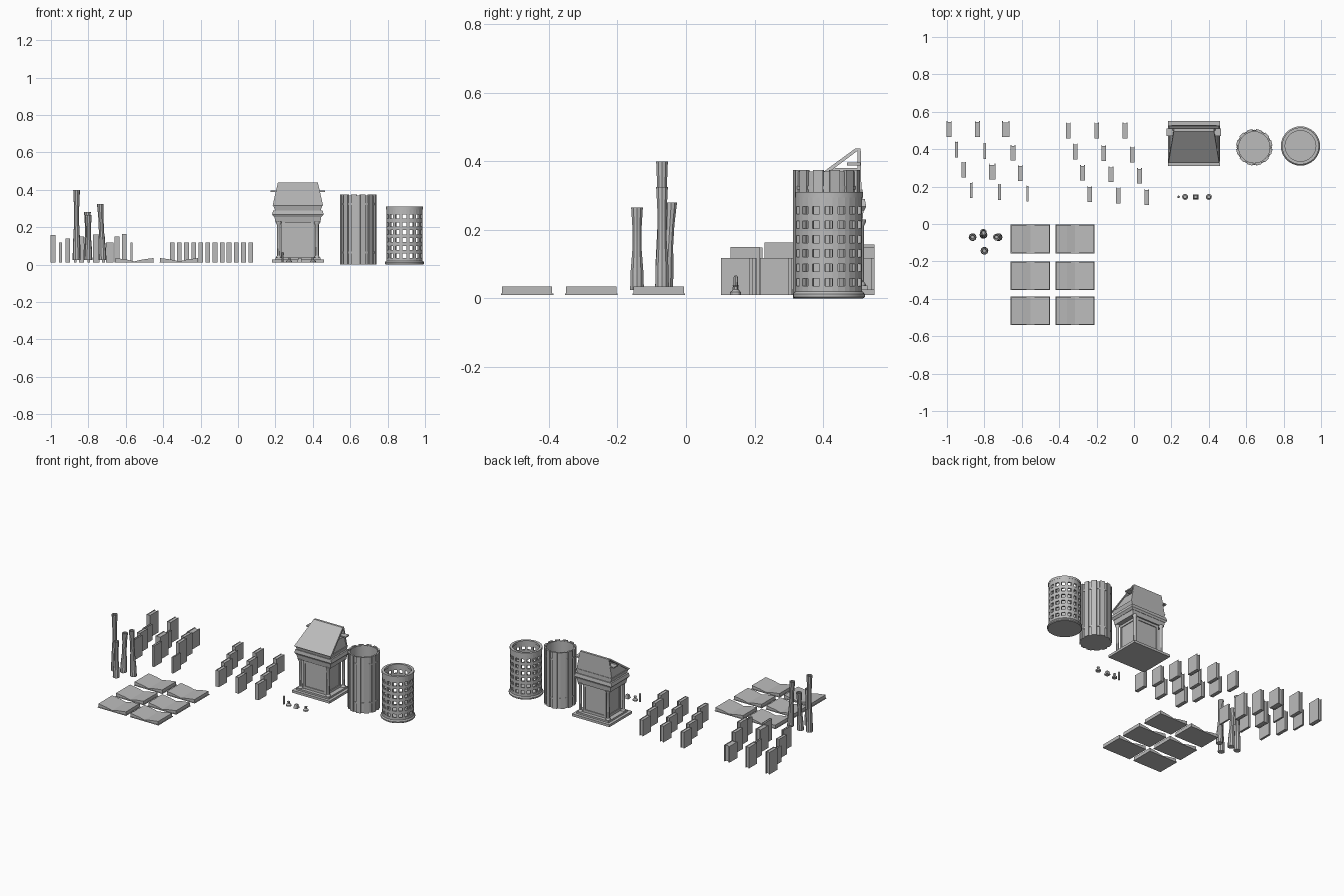
import bpy, bmesh, math
from mathutils import Matrix, Vector

cube = bpy.data.objects.get("Cube")
if cube:
    bpy.data.objects.remove(cube, do_unlink=True)

grey = bpy.data.materials.new("plain_grey")
grey.use_nodes = True
tone = (0.5, 0.5, 0.5, 1)
grey.diffuse_color = tone
grey.node_tree.nodes["Principled BSDF"].inputs["Base Color"].default_value = tone


def finish(name, bm, smooth=False):
    bmesh.ops.recalc_face_normals(bm, faces=bm.faces)
    mesh = bpy.data.meshes.new(name)
    bm.to_mesh(mesh)
    bm.free()
    mesh.materials.append(grey)
    obj = bpy.data.objects.new(name, mesh)
    bpy.context.collection.objects.link(obj)
    if smooth:
        bpy.ops.object.select_all(action='DESELECT')
        obj.select_set(True)
        bpy.context.view_layer.objects.active = obj
        bpy.ops.object.shade_smooth_by_angle()
    return obj


def add_box(bm, center, size, turn=None):
    matrix = Matrix.Translation(center) @ Matrix.Diagonal((*size, 1))
    bmesh.ops.create_cube(bm, size=1, matrix=(turn @ matrix) if turn else matrix)


def box(name, center, size):
    bm = bmesh.new()
    add_box(bm, center, size)
    return finish(name, bm)


def taper(name, x, low, high):
    """Block between two rectangles given as (half width, y front, y back, z)."""
    bm = bmesh.new()
    for half, front, back, z in (low, high):
        for px, py in ((-half, front), (half, front), (half, back), (-half, back)):
            bm.verts.new((x + px, py, z))
    bmesh.ops.convex_hull(bm, input=bm.verts)
    return finish(name, bm)


def lathe(name, x, y, profile, sides=32, closed=False, lean=(0, 0)):
    """Turn (radius, z) points around an upright axis, with optional lean."""
    bm = bmesh.new()
    rings = []
    for r, z in profile:
        cx, cy = x + lean[0] * z, y + lean[1] * z
        angles = [math.tau * k / sides for k in range(sides)]
        rings.append([bm.verts.new((cx + r * math.cos(a), cy + r * math.sin(a), z))
                      for a in angles])
    pairs = list(zip(rings, rings[1:]))
    if closed:
        pairs.append((rings[-1], rings[0]))
    else:
        bm.faces.new(rings[0])
        bm.faces.new(rings[-1])
    for a, b in pairs:
        for k in range(sides):
            n = (k + 1) % sides
            bm.faces.new((a[k], a[n], b[n], b[k]))
    return finish(name, bm, True)


def ring(name, x, y, inner, outer, z0, z1):
    return lathe(name, x, y, [(inner, z0), (outer, z0), (outer, z1), (inner, z1)], closed=True)


# Standing books: two covers, a spine and a recessed page block
FLOOR = 0.01


def standing_book(name, x, y, width, height, depth=0.085):
    bm = bmesh.new()
    mid = FLOOR + height / 2
    cover = width * 0.15
    for side in (-1, 1):
        add_box(bm, (x + side * (width - cover) / 2, y, mid), (cover, depth, height))
    add_box(bm, (x, y - depth / 2 + cover / 2, mid), (width, cover, height))
    add_box(bm, (x, y - cover / 2, mid), (width - cover, depth - cover * 2, height - 0.005))
    finish(name, bm)


widths = ((.027, .027, .04), (.014, .014, .025), (.022, .035, .025), (.014, .016, .011))
heights = ((.147, .14, .108), (.108, .11, .14), (.13, .15, .153), (.138, .14, .108))
for row in range(4):
    for col in range(3):
        step = col if row else 0
        standing_book("varied_book", -.988 + .151 * col + .039 * row,
                      .508 - .109 * row - .009 * step, widths[row][col], heights[row][col])
        standing_book("matching_book", -.352 + .152 * col + .0385 * row,
                      .5 - .113 * row - .008 * step, .025, .108)


# Open books: flat cover and pages that dip to the spine
def open_book(x, y, half=0.105, depth=0.153):
    box("open_book_cover", (x, y, FLOOR + .002), (half * 2, depth, .004))
    bm = bmesh.new()
    outline = [(-.97, .013), (.97, .013), (.97, .035), (.4, .027),
               (0, .017), (-.4, .027), (-.97, .035)]
    front, back = [[bm.verts.new((x + half * u, y + s * depth * .48, z)) for u, z in outline]
                   for s in (-1, 1)]
    bm.faces.new(front)
    bm.faces.new(back)
    for k in range(len(outline)):
        n = (k + 1) % len(outline)
        bm.faces.new((front[k], front[n], back[n], back[k]))
    finish("open_book_pages", bm)


for x in (-.554, -.315):
    for y in (-.08, -.277, -.464):
        open_book(x, y)

# Rolled scrolls: flared, slightly leaning tubes with hollow ends
scrolls = [(-.863, -.07, .40, (0, 0)), (-.805, -.06, .28, (0, .06)),
           (-.723, -.07, .325, (-.04, 0)), (-.8, -.143, .265, (0, 0))]
for x, y, top, lean in scrolls:
    base = .025
    size = top - base
    outer = [(.021, base), (.02, base + size * .2), (.014, base + size * .5),
             (.014, base + size * .75), (.018, top)]
    lathe("scroll", x, y, outer + [(.012, top), (.009, top - .03)], 10, lean=lean)

# Small desk pieces: quill stick, ink pots and a square stand
lathe("quill_stick", .238, .145, [(.005, FLOOR), (.007, .06), (.004, .066)], 8)
for x in (.273, .4):
    lathe("ink_pot", x, .145, [(.016, FLOOR), (.016, .018), (.007, .026),
                               (.007, .034), (.01, .038)], 12)
taper("square_stand", .33, (.014, .131, .159, FLOOR), (.008, .137, .153, .035))

# Lectern: base, panelled body, corner posts, moulding and sloping lid
CX, CY = .32, .43
box("lectern_base", (CX, CY, .018), (.278, .24, .016))
box("lectern_plinth", (CX, CY, .031), (.24, .2, .012))
box("lectern_body", (CX, CY, .13), (.172, .145, .2))
for sx in (-1, 1):
    for sy in (-1, 1):
        lathe("lectern_post", CX + sx * .102, CY + sy * .08,
              [(.015, .026), (.015, .04), (.01, .048), (.01, .212), (.015, .222), (.015, .23)], 12)
        box("panel_stile", (CX + sx * .078, CY + sy * .074, .13), (.016, .008, .19))
        box("side_stile", (CX + sx * .087, CY + sy * .064, .13), (.008, .016, .19))
for sign in (-1, 1):
    for z in (.046, .215):
        box("panel_rail", (CX, CY + sign * .074, z), (.172, .008, .016))
        box("side_rail", (CX + sign * .087, CY, z), (.008, .144, .016))
taper("lower_moulding", CX, (.12, .345, .515, .225), (.125, .34, .518, .255))
taper("bulging_moulding_low", CX, (.127, .34, .52, .255), (.138, .333, .526, .268))
taper("bulging_moulding_high", CX, (.138, .333, .526, .268), (.132, .336, .522, .29))
taper("upper_moulding", CX, (.122, .34, .515, .29), (.132, .333, .515, .318))
taper("sloping_lid", CX, (.135, .327, .346, .315), (.107, .495, .51, .438))
taper("lid_back", CX, (.13, .502, .512, .315), (.107, .5, .51, .438))
taper("lid_filling", CX, (.128, .338, .508, .315), (.114, .43, .508, .38))
box("lid_bar", (CX, .49, .392), (.29, .04, .008))

# Slatted barrel: open shell with upright slats and thin bands
BX, BY = .643, .41
lathe("barrel_shell", BX, BY, [(.091, 0), (.091, .37), (.083, .37), (.083, .02)])
bm = bmesh.new()
for k in range(12):
    turn = Matrix.Translation((BX, BY, 0)) @ Matrix.Rotation(math.tau * (k + .5) / 12, 4, 'Z')
    add_box(bm, (.091, 0, .1875), (.012, .03, .375), turn)
finish("barrel_slats", bm)
for z in (.06, .318):
    ring("barrel_band", BX, BY, .085, .094, z, z + .01)

# Pierced basket: wall with rows of square holes, rim and flanged floor
KX, KY = .89, .417
ROWS, COLS = 6, 16
levels = [.012]
for row in range(ROWS):
    mid = .047 + row * .042
    levels += [mid - .011, mid + .011]
levels.append(.3)
bm = bmesh.new()
angles = [math.tau * (k + s * .29) / COLS for k in range(COLS) for s in (-1, 1)]
grid = [[bm.verts.new((KX + .093 * math.cos(a), KY + .093 * math.sin(a), z)) for a in angles]
        for z in levels]
for i in range(len(levels) - 1):
    for k in range(len(angles)):
        if i % 2 and k % 2 == 0:
            continue
        n = (k + 1) % len(angles)
        bm.faces.new((grid[i][k], grid[i][n], grid[i + 1][n], grid[i + 1][k]))
wall = finish("basket_wall", bm)
thick = wall.modifiers.new("thickness", 'SOLIDIFY')
thick.thickness = .01
thick.offset = 0
ring("basket_rim", KX, KY, .082, .099, .295, .31)
lathe("basket_base", KX, KY, [(.1, 0), (.105, .004), (.105, .012), (.099, .02)])
